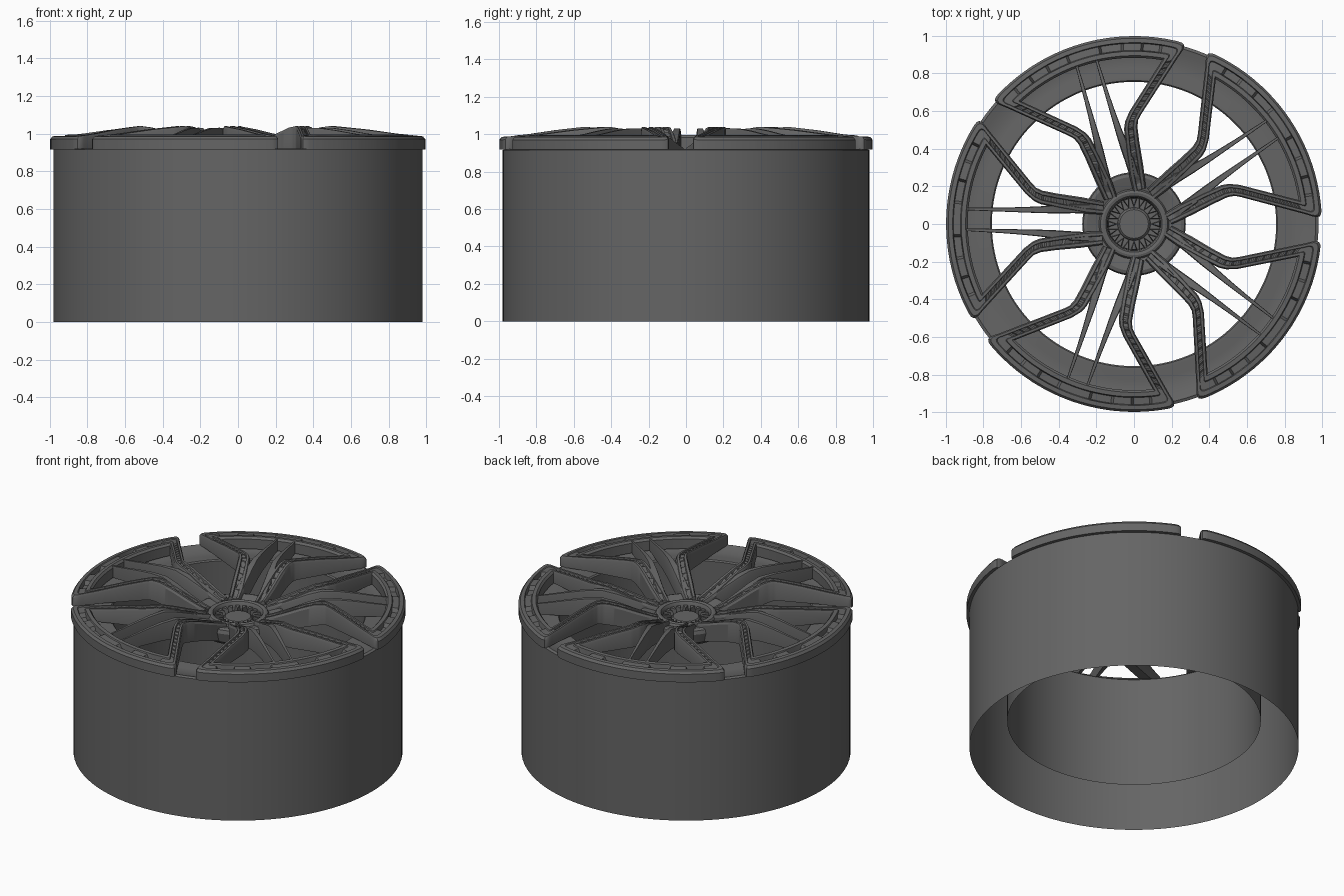
import bpy, bmesh, math
from mathutils import Vector, Matrix

if "Cube" in bpy.data.objects:
    bpy.data.objects.remove(bpy.data.objects["Cube"])

START = math.radians(178.4)

def finish(bm, name, angle=30):
    bmesh.ops.remove_doubles(bm, verts=bm.verts, dist=1e-5)
    bmesh.ops.recalc_face_normals(bm, faces=bm.faces)
    me = bpy.data.meshes.new(name)
    bm.to_mesh(me)
    bm.free()
    ob = bpy.data.objects.new(name, me)
    bpy.context.collection.objects.link(ob)
    bpy.ops.object.select_all(action='DESELECT')
    ob.select_set(True)
    bpy.context.view_layer.objects.active = ob
    bpy.ops.object.shade_smooth_by_angle(angle=math.radians(angle))
    return ob

def lerp_table(table, r):
    if r <= table[0][0]:
        return table[0][1]
    for (a, za), (b, zb) in zip(table, table[1:]):
        if r <= b:
            return za + (zb - za) * (r - a) / (b - a)
    return table[-1][1]

# Height of the face and of its underside against radius
TOP = [(.15, .915), (.22, .935), (.3, .965), (.4, 1.005), (.48, 1.032), (.54, 1.04),
       (.7, 1.022), (.85, 1.0), (1.0, .984)]
BOTTOM = [(.17, .80), (.4, .88), (.55, .915), (.8, .92), (1.0, .917)]

def lathe(name, pts, seg=128, angle=30):
    bm = bmesh.new()
    rings = []
    for r, z in pts:
        rings.append([bm.verts.new((r * math.cos(2 * math.pi * i / seg),
                                    r * math.sin(2 * math.pi * i / seg), z)) for i in range(seg)]
                     if r > 0 else [bm.verts.new((0, 0, z))] * seg)
    for a, b in zip(rings, rings[1:]):
        for i in range(seg):
            j = (i + 1) % seg
            vs = list(dict.fromkeys((a[i], a[j], b[j], b[i])))
            bm.faces.new(vs)
    return finish(bm, name, angle)

def ribbon(bm, stations, rot, drop=0.0, edge=.014):
    """Loft a grooved bar through (inner point, outer point, groove depth)."""
    secs = []
    for p, q, g in stations:
        p, q = Vector(p), Vector(q)
        prof = [(0, None), (0, -edge), (.1, 0), (.3, 0), (.34, -g), (.66, -g),
                (.7, 0), (.9, 0), (1, -edge), (1, None)]
        row = []
        for t, dz in prof:
            c = p.lerp(q, t)
            z = lerp_table(BOTTOM, c.length) if dz is None else lerp_table(TOP, c.length) + dz - drop
            row.append(bm.verts.new(rot @ Vector((c.x, c.y, z))))
        secs.append(row)
    n = len(secs[0])
    for a, b in zip(secs, secs[1:]):
        for i in range(n):
            j = (i + 1) % n
            bm.faces.new((a[i], a[j], b[j], b[i]))
    bm.faces.new(secs[0])
    bm.faces.new(secs[-1])

def polar(r, deg):
    return (r * math.cos(math.radians(deg)), r * math.sin(math.radians(deg)))

def steps(keys, counts):
    """Subdivide the leg so its groove gets a fine tread."""
    out, k = [], 0
    for (p0, q0), (p1, q1), n in zip(keys, keys[1:], counts):
        for i in range(n):
            t = i / n
            out.append((Vector(p0).lerp(Vector(p1), t), Vector(q0).lerp(Vector(q1), t),
                        .016 if (k // 2) % 2 else .007))
            k += 1
    return out

# Half outline of one frame: arm, knee, leg, rounded corner, slotted rim
CORNER = (.793, .389)
keys = [((.165, .045), (.165, .115)), ((.25, .048), (.285, .135)), ((.40, .072), (.41, .150)),
        ((.50, .092), (.49, .163)), ((.535, .108), (.525, .178)), ((.58, .145), (.55, .203)),
        (CORNER, (.79, .482))]
half = steps(keys, (6, 10, 8, 4, 4, 34))
for q in [(.79, .482), (.806, .503), (.822, .519), (.838, .524), polar(.996, 31.2),
          polar(.998, 30), polar(.998, 28)]:
    half.append((CORNER, q, .006))
for deg, g in [(26, 0), (25.4, 0), (24.6, 1), (22, 1), (19.4, 1), (18.6, 0), (16, 0), (13, 0),
               (12.2, 1), (9, 1), (5.8, 1), (5, 0), (2.5, 0), (0, 0)]:
    half.append((polar(.883, deg), polar(.998, deg), .032 if g else .006))
mirrored = [((p[0], -p[1]), (q[0], -q[1]), g) for p, q, g in reversed(half[:-1])]
frame = half + mirrored

# Thin centre spokes: (radius, offset, width)
THIN = [(.24, .075, .05), (.33, .073, .05), (.42, .067, .045), (.5, .062, .036),
        (.6, .059, .028), (.7, .057, .022), (.8, .056, .018), (.91, .055, .012)]

frames, thins = bmesh.new(), bmesh.new()
for k in range(5):
    rot = Matrix.Rotation(START + k * math.tau / 5, 3, 'Z')
    ribbon(frames, frame, rot)
    for s in (1, -1):
        ribbon(thins, [((u, s * (v - w / 2)), (u, s * (v + w / 2)), 0) for u, v, w in THIN],
               rot, drop=.004, edge=.01)
finish(frames, "spoke_frames")
finish(thins, "thin_spokes")

# Barrel: outer shell, dished front ring and inner sleeve
lathe("barrel", [(.98, 0), (.98, .915), (.965, .922), (.93, .912), (.88, .902), (.83, .902),
                 (.78, .91), (.762, .91), (.755, .902), (.755, .18)])

# Hub dish with raised ring
lathe("hub", [(0, .862), (.138, .862), (.142, .9), (.15, .914), (.165, .918), (.178, .914),
              (.186, .9), (.21, .908), (.25, .918), (.268, .912), (.275, .89), (.26, .83),
              (.22, .80), (0, .80)], 96)

# Centre cap
lathe("centre_cap", [(0, .888), (.076, .888), (.084, .88), (.088, .86), (0, .86)], 64)

# Toothed ring around the cap
bm = bmesh.new()
N = 20
for k in range(N):
    a = 360 * k / N
    lo, hi = [], []
    for r, d in ((.139, -7.5), (.139, 7.5), (.088, 0)):
        x, y = polar(r, a + d)
        lo.append(bm.verts.new((x, y, .858)))
        x, y = polar(r - .002 if r > .1 else r + .006, a + d * .7)
        hi.append(bm.verts.new((x, y, .896)))
    bm.faces.new(lo)
    bm.faces.new(hi)
    for i in range(3):
        j = (i + 1) % 3
        bm.faces.new((lo[i], lo[j], hi[j], hi[i]))
finish(bm, "cap_teeth", 20)

# Dark grey finish
mat = bpy.data.materials.new("dark_grey")
mat.diffuse_color = (.13, .13, .13, 1)
mat.use_nodes = True
mat.node_tree.nodes["Principled BSDF"].inputs["Base Color"].default_value = mat.diffuse_color
for ob in bpy.data.objects:
    ob.data.materials.append(mat)
